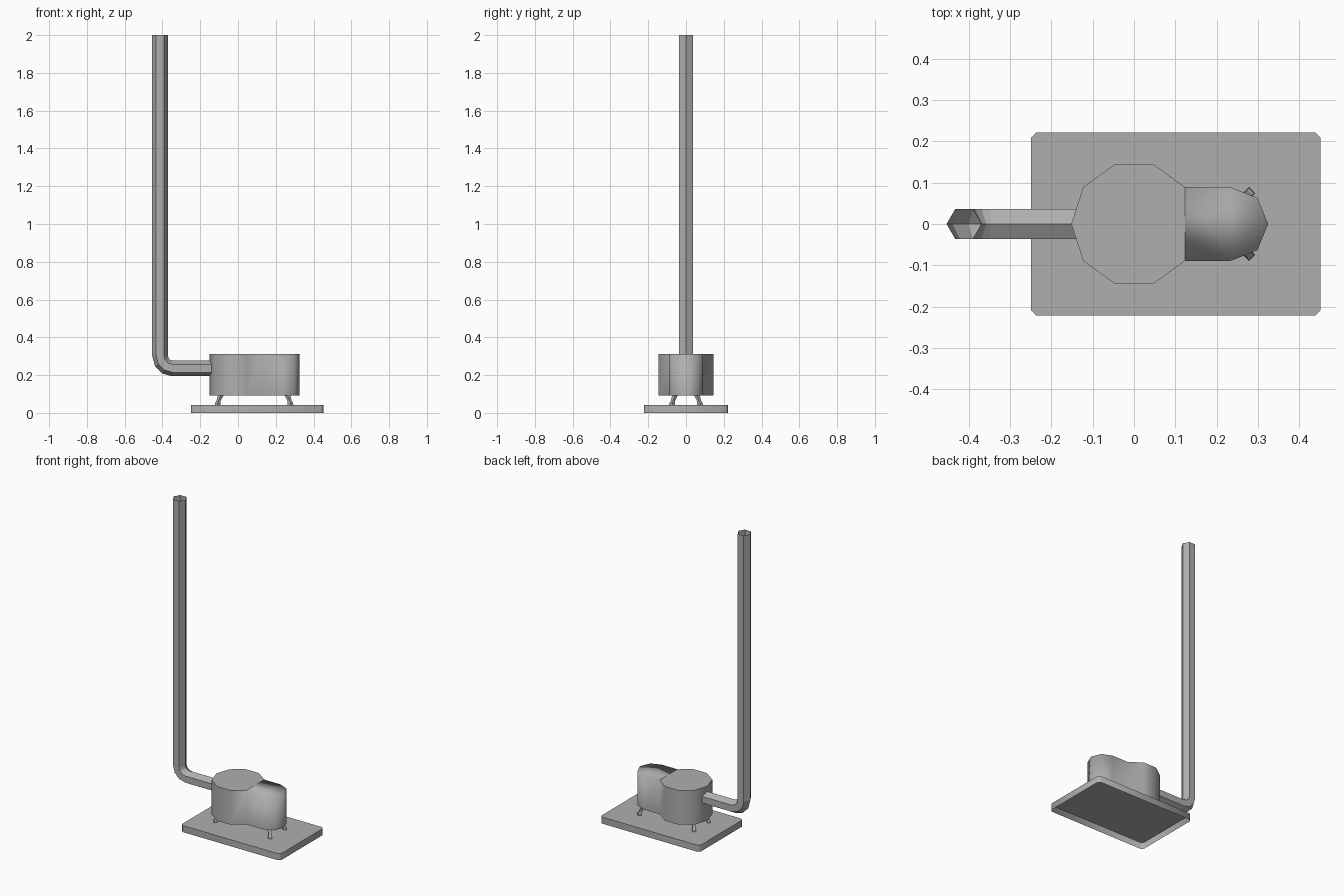
import bpy, bmesh
from math import sin, cos, pi, radians
from mathutils import Vector

if "Cube" in bpy.data.objects:
    bpy.data.objects.remove(bpy.data.objects["Cube"])

# Dark iron grey shared by all parts
iron = bpy.data.materials.new("dark_iron")
iron.diffuse_color = (0.43, 0.43, 0.43, 1)
iron.use_nodes = True
iron.node_tree.nodes["Principled BSDF"].inputs["Base Color"].default_value = iron.diffuse_color


def make(name, bm):
    bmesh.ops.recalc_face_normals(bm, faces=bm.faces)
    mesh = bpy.data.meshes.new(name)
    bm.to_mesh(mesh)
    bm.free()
    mesh.materials.append(iron)
    obj = bpy.data.objects.new(name, mesh)
    bpy.context.collection.objects.link(obj)
    return obj


def loft(bm, rings):
    """Join successive rings of points with quads; return the vertex rings."""
    vs = [[bm.verts.new(p) for p in ring] for ring in rings]
    for a, b in zip(vs, vs[1:]):
        n = len(a)
        for i in range(n):
            bm.faces.new((a[i], a[(i + 1) % n], b[(i + 1) % n], b[i]))
    return vs


# Base plate: clipped corners, open underneath
bm = bmesh.new()
x0, x1, w, c = -0.25, 0.452, 0.222, 0.014
outline = [(x0 + c, -w), (x1 - c, -w), (x1, -w + c), (x1, w - c),
           (x1 - c, w), (x0 + c, w), (x0, w - c), (x0, -w + c)]
rings = loft(bm, [[(x, y, z) for x, y in outline] for z in (0, 0.042)])
top = bm.faces.new(rings[1])
for f in bm.faces:
    f.smooth = f is not top
for e in top.edges:
    e.smooth = False
plate = make("base_plate", bm)
if plate.data.polygons[-1].normal.z < 0:
    plate.data.flip_normals()

# Stove body: ten-sided drum with a rounded extension
bm = bmesh.new()
drum = [(0.152 * cos(radians(a)), 0.152 * sin(radians(a))) for a in range(36, 325, 36)]
nose = [(0.235, -0.089), (0.299, -0.063), (0.325, 0), (0.299, 0.063), (0.235, 0.089)]
low, high = loft(bm, [[(x, y, z) for x, y in drum + nose] for z in (0.093, 0.312)])
n = len(drum)
bm.faces.new(low)
drum_top = bm.faces.new(high[:n])
bm.faces.new([high[n - 1]] + high[n:] + [high[0]])
for f in bm.faces:
    f.smooth = True
for e in list(drum_top.edges) + [e for e in bm.edges if all(v in low for v in e.verts)]:
    e.smooth = False
make("stove_body", bm)

# Flue pipe: open hexagonal tube with a bend
bm = bmesh.new()
px, pz, bend, r = -0.412, 0.236, 0.065, 0.042
path = [(Vector((-0.125, 0, pz)), 0)]
for a in (0, 30, 60, 90):
    t = radians(a)
    path.append((Vector((px + bend - bend * sin(t), 0, pz + bend - bend * cos(t))), t))
path.append((Vector((px, 0, 2)), pi / 2))
loft(bm, [[p + Vector((sin(t) * r * cos(k * pi / 3), r * sin(k * pi / 3),
                       cos(t) * r * cos(k * pi / 3))) for k in range(6)]
          for p, t in path])
make("flue_pipe", bm)

# Legs: splayed, square, with a small flared foot
for end, sx, cx in (("front", 1, 0.257), ("rear", -1, -0.087)):
    for side, sy in (("left", -1), ("right", 1)):
        bm = bmesh.new()
        rings = []
        for z, out, r in ((0.105, 0, 0.017), (0.062, 0.017, 0.011),
                          (0.054, 0.020, 0.015), (0.042, 0.021, 0.015)):
            rings.append([(cx + sx * out + r * cos(k * pi / 2),
                           sy * (0.053 + out) + r * sin(k * pi / 2), z) for k in range(4)])
        vs = loft(bm, rings)
        bm.faces.new(vs[0])
        bm.faces.new(vs[-1])
        make(f"leg_{end}_{side}", bm)
